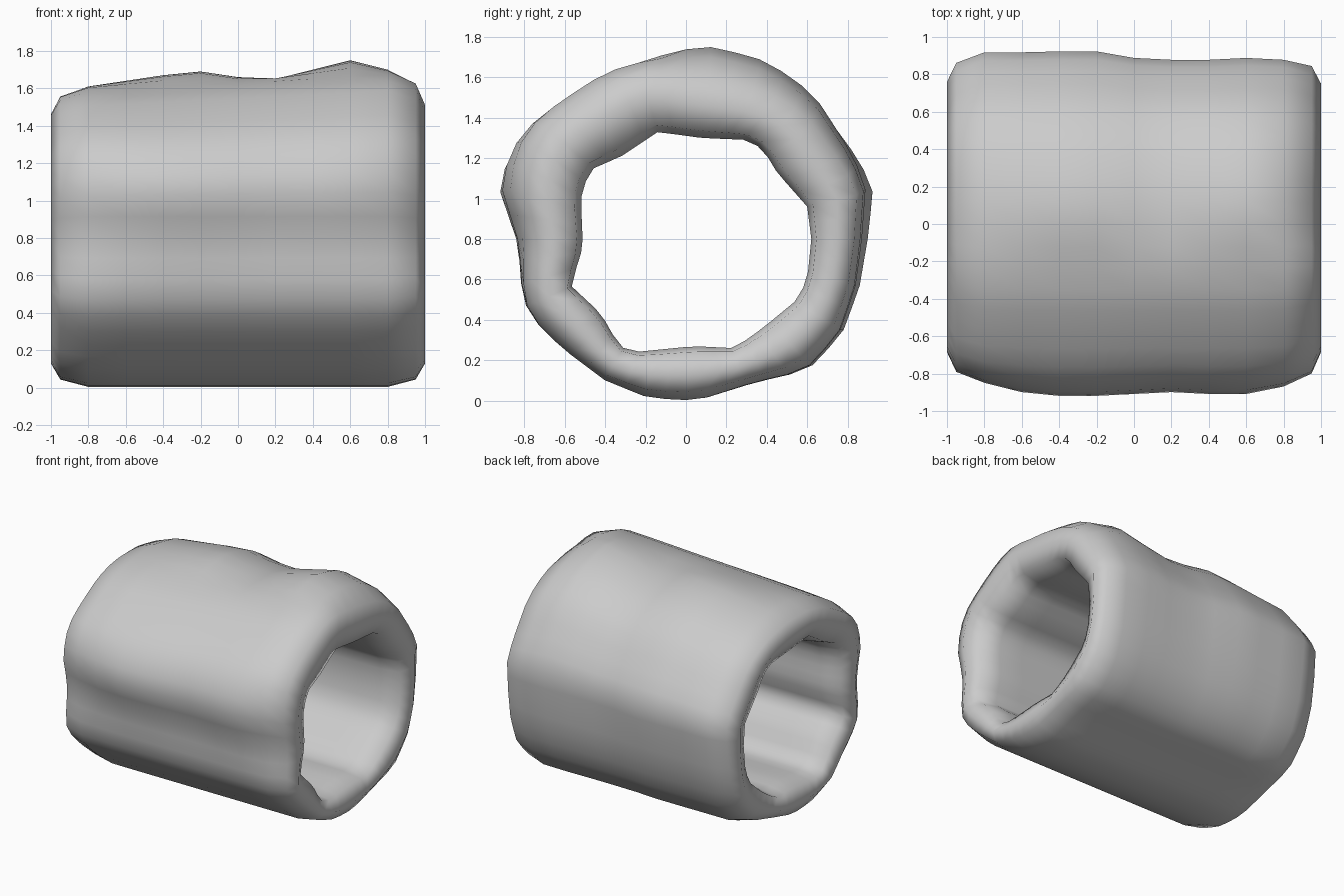
import bpy, bmesh, math

if "Cube" in bpy.data.objects:
    bpy.data.objects.remove(bpy.data.objects["Cube"])

N, CZ = 48, 0.8

# Cross-sections as (y, z) outlines
OUTER = [(0.13, 1.75), (0.35, 1.7), (0.54, 1.6), (0.67, 1.48), (0.78, 1.32), (0.86, 1.2), (0.92, 1.04),
         (0.895, 0.8), (0.855, 0.56), (0.77, 0.33), (0.6, 0.15), (0.34, 0.09), (0.1, 0.015), (-0.03, 0),
         (-0.2, 0.02), (-0.4, 0.1), (-0.6, 0.25), (-0.72, 0.36), (-0.81, 0.5), (-0.83, 0.77),
         (-0.92, 1.04), (-0.89, 1.21), (-0.81, 1.35), (-0.65, 1.48), (-0.4, 1.64), (-0.07, 1.74)]
INNER = [(-0.14, 1.33), (0.08, 1.3), (0.32, 1.29), (0.39, 1.23), (0.45, 1.13), (0.6, 0.96), (0.62, 0.8),
         (0.6, 0.6), (0.55, 0.5), (0.38, 0.36), (0.24, 0.26), (0.04, 0.27), (-0.26, 0.24), (-0.33, 0.27),
         (-0.42, 0.43), (-0.57, 0.57), (-0.51, 0.76), (-0.52, 1.0), (-0.48, 1.14), (-0.32, 1.21)]

# Per-station outer limits: x -> top height, front depth, back depth
SIZE = {-1: (1.6, .84, .91), -.95: (1.6, .84, .91), -.8: (1.61, .85, .92), -.6: (1.64, .9, .92),
        -.4: (1.67, .92, .925), -.2: (1.69, .92, .925), 0: (1.66, .91, .89), .2: (1.65, .9, .88),
        .4: (1.7, .91, .88), .6: (1.75, .91, .89), .8: (1.7, .87, .88), .95: (1.65, .85, .89),
        1: (1.61, .84, .89)}


def resample(pts):
    """Cast N rays from the centre against a closed outline."""
    out = []
    for i in range(N):
        a = 2 * math.pi * i / N
        dy, dz = math.cos(a), math.sin(a)
        for (y1, z1), (y2, z2) in zip(pts, pts[1:] + pts[:1]):
            ey, ez = y2 - y1, z2 - z1
            det = dy * ez - dz * ey
            if abs(det) < 1e-9:
                continue
            r = (y1 * ez - (z1 - CZ) * ey) / det
            s = (y1 * dz - (z1 - CZ) * dy) / det
            if r > 0 and -1e-6 <= s <= 1 + 1e-6:
                out.append((r * dy, CZ + r * dz))
                break
    return out


outer, inner = resample(OUTER), resample(INNER)


def ring(bm, x, t):
    """Ring at x, blended from outer (t=0) to inner (t=1)."""
    top, front, back = SIZE[x]
    verts = []
    for (oy, oz), (iy, iz) in zip(outer, inner):
        # side bulges vary along the length, strongest at their widest height
        w = math.exp(-((oz - 1.04) / 0.4) ** 2)
        if oy > 0:
            oy *= 1 + (back / 0.92 - 1) * (0.5 + 0.5 * w)
        else:
            oy *= 1 + (front / 0.92 - 1) * w
        # the top waves at the back and slopes evenly at the front
        if oz > 0.9:
            k = min(1, max(0, (oy + 0.25) / 0.3))
            h = top * k + (1.685 + 0.06 * x) * (1 - k)
            oz = 0.9 + (oz - 0.9) * (h - 0.9) / 0.85
        verts.append(bm.verts.new((x, oy + (iy - oy) * t, oz + (iz - oz) * t)))
    return verts


# Hollow tube: outer skin, rounded rim, inner skin, rounded rim
bm = bmesh.new()
xs = sorted(SIZE)[2:-2]
path = [(x, 0) for x in xs] + [(.95, .15), (1, .48), (.95, .9)]
path += [(x, 1) for x in reversed(xs)]
path += [(-.95, .9), (-1, .48), (-.95, .15)]
rings = [ring(bm, x, t) for x, t in path]
for a, b in zip(rings, rings[1:] + rings[:1]):
    for i in range(N):
        j = (i + 1) % N
        bm.faces.new((a[i], a[j], b[j], b[i]))
bmesh.ops.recalc_face_normals(bm, faces=bm.faces)
mesh = bpy.data.meshes.new("hollow_tube")
bm.to_mesh(mesh)
bm.free()
mesh.polygons.foreach_set("use_smooth", [True] * len(mesh.polygons))
tube = bpy.data.objects.new("hollow_tube", mesh)
bpy.context.collection.objects.link(tube)
